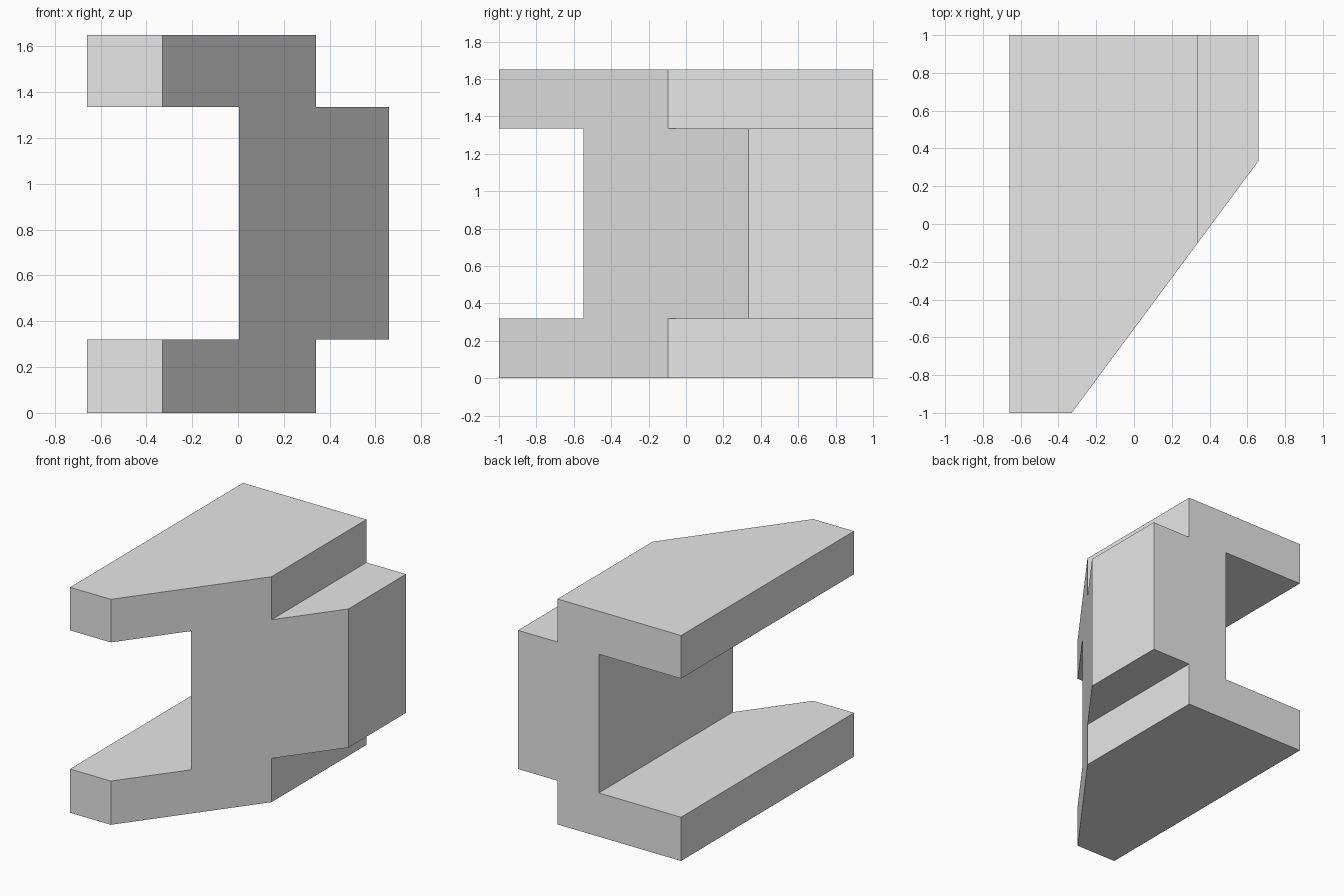
import bpy
import bmesh

default_cube = bpy.data.objects.get("Cube")
if default_cube:
    bpy.data.objects.remove(default_cube, do_unlink=True)

# One plain grey for the whole bracket
grey = bpy.data.materials.new("plain grey")
grey.use_nodes = True
grey.diffuse_color = (0.8, 0.8, 0.8, 1)
grey.node_tree.nodes["Principled BSDF"].inputs["Base Color"].default_value = (0.8, 0.8, 0.8, 1)

# Main dimensions
left, nose, web, step, tab = -0.66, -0.33, 0.005, 0.34, 0.66
low, high, top = 0.32, 1.335, 1.65
back, front = 1.0, -1.0
slope = 1.348


def front_depth(x):
    """Blunt nose first, then the slanted cut towards the tab."""
    return front + max(0, x - nose) * slope


# Half profile from the arm tip round to the tab, mirrored in height
lower = [(left, 0), (nose, 0), (step, 0), (step, low), (tab, low)]
upper = [(x, top - z if z == 0 else high) for x, z in reversed(lower)]
inner = [(left, high), (nose, high), (web, high), (web, low), (nose, low), (left, low)]
profile = lower + upper + inner

bm = bmesh.new()
near = [bm.verts.new((x, front_depth(x), z)) for x, z in profile]
far = [bm.verts.new((x, back, z)) for x, z in profile]
count = len(profile)

# Side walls and back
for i in range(count):
    j = (i + 1) % count
    bm.faces.new((near[j], near[i], far[i], far[j]))
bm.faces.new(list(reversed(far)))

# Two blunt arm tips and the slanted front
bm.faces.new([near[i] for i in (0, 1, 14, 15)])
bm.faces.new([near[i] for i in (8, 9, 10, 11)])
bm.faces.new(near[1:9] + near[11:15])

# Join coplanar strips into clean flat faces
bmesh.ops.dissolve_limit(bm, angle_limit=0.01, verts=bm.verts[:], edges=bm.edges[:])
bmesh.ops.recalc_face_normals(bm, faces=bm.faces[:])

mesh = bpy.data.meshes.new("slanted_bracket")
bm.to_mesh(mesh)
bm.free()
mesh.materials.append(grey)
bracket = bpy.data.objects.new("slanted_bracket", mesh)
bpy.context.collection.objects.link(bracket)
